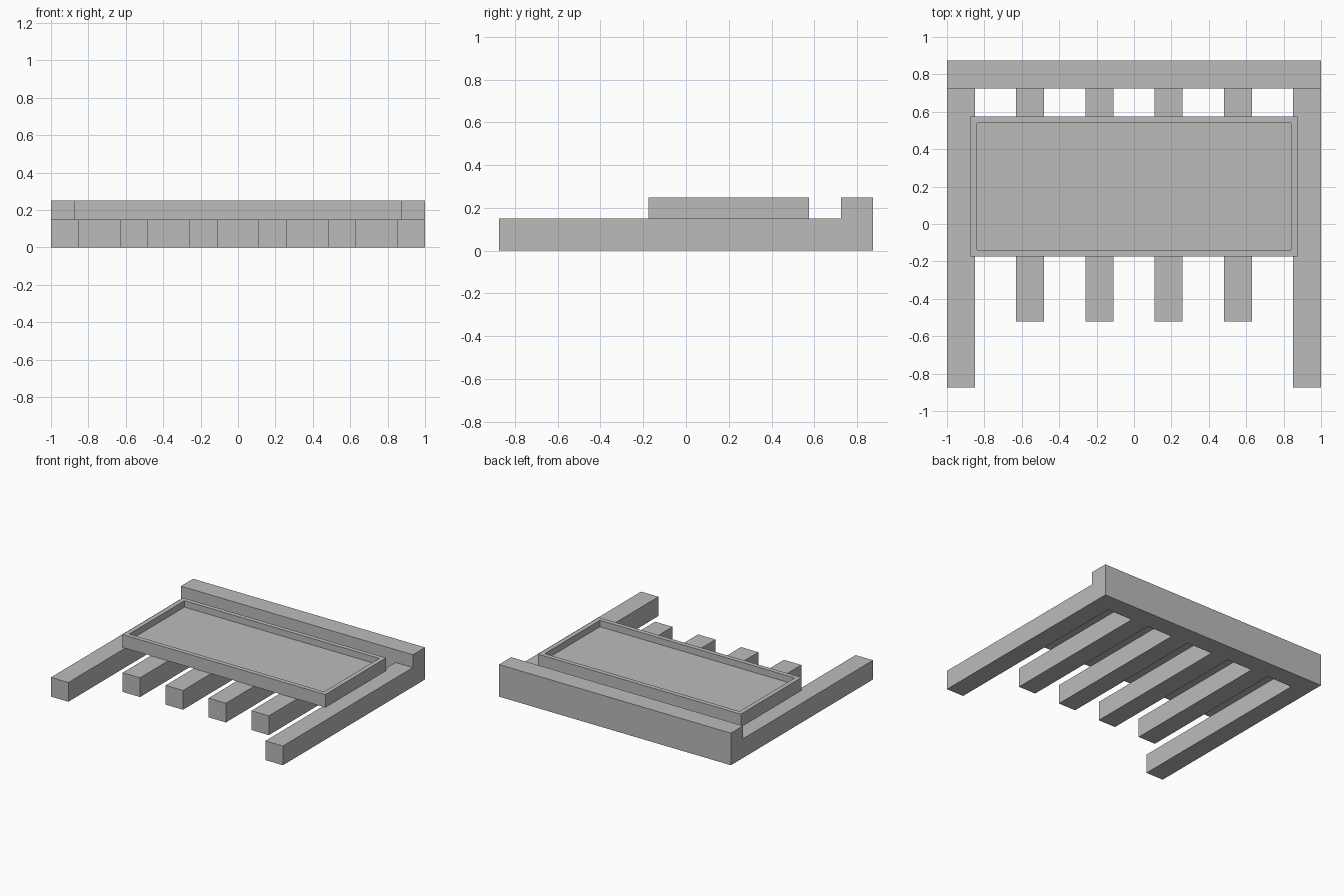
import bpy
import bmesh

cube = bpy.data.objects.get("Cube")
if cube:
    bpy.data.objects.remove(cube, do_unlink=True)

grey = bpy.data.materials.new("plain_grey")
grey.use_nodes = True
colour = (0.5, 0.5, 0.5, 1)
grey.diffuse_color = colour
grey.node_tree.nodes["Principled BSDF"].inputs["Base Color"].default_value = colour


def box(name, x, y, z, recess=None):
    """Box spanning (min, max) on each axis; recess = (rim width, depth) sinks the top."""
    bm = bmesh.new()
    bmesh.ops.create_cube(bm, size=1)
    for v in bm.verts:
        v.co = [span[0] if c < 0 else span[1] for c, span in zip(v.co, (x, y, z))]
    bm.normal_update()
    if recess:
        rim, depth = recess
        top = max(bm.faces, key=lambda f: f.calc_center_median().z)
        bmesh.ops.inset_individual(bm, faces=[top], thickness=rim)
        # Extrude the inset face straight down to form the tray floor
        floor = bmesh.ops.extrude_discrete_faces(bm, faces=[top])["faces"][0]
        for v in floor.verts:
            v.co.z -= depth
    bmesh.ops.recalc_face_normals(bm, faces=bm.faces)
    mesh = bpy.data.meshes.new(name)
    bm.to_mesh(mesh)
    bm.free()
    mesh.materials.append(grey)
    obj = bpy.data.objects.new(name, mesh)
    bpy.context.collection.objects.link(obj)
    return obj


BAR = 0.15      # width and height of every bar
BACK = 0.725    # where the bars meet the back beam

# Tall beam along the back
box("back_beam", (-1, 1), (BACK, 0.875), (0, 0.25))

# Long outer rails
for name, x in (("right_rail", -1), ("left_rail", 1 - BAR)):
    box(name, (x, x + BAR), (-0.875, BACK), (0, BAR))

# Four shorter bars between the rails
for i in range(4):
    x = (i - 1.5) * 0.37
    box(f"inner_bar_{i + 1}", (x - BAR / 2, x + BAR / 2), (-0.52, BACK), (0, BAR))

# Shallow tray resting on the bars
box("tray", (-0.875, 0.875), (-0.175, 0.575), (BAR, 0.25), recess=(0.05, 0.05))
